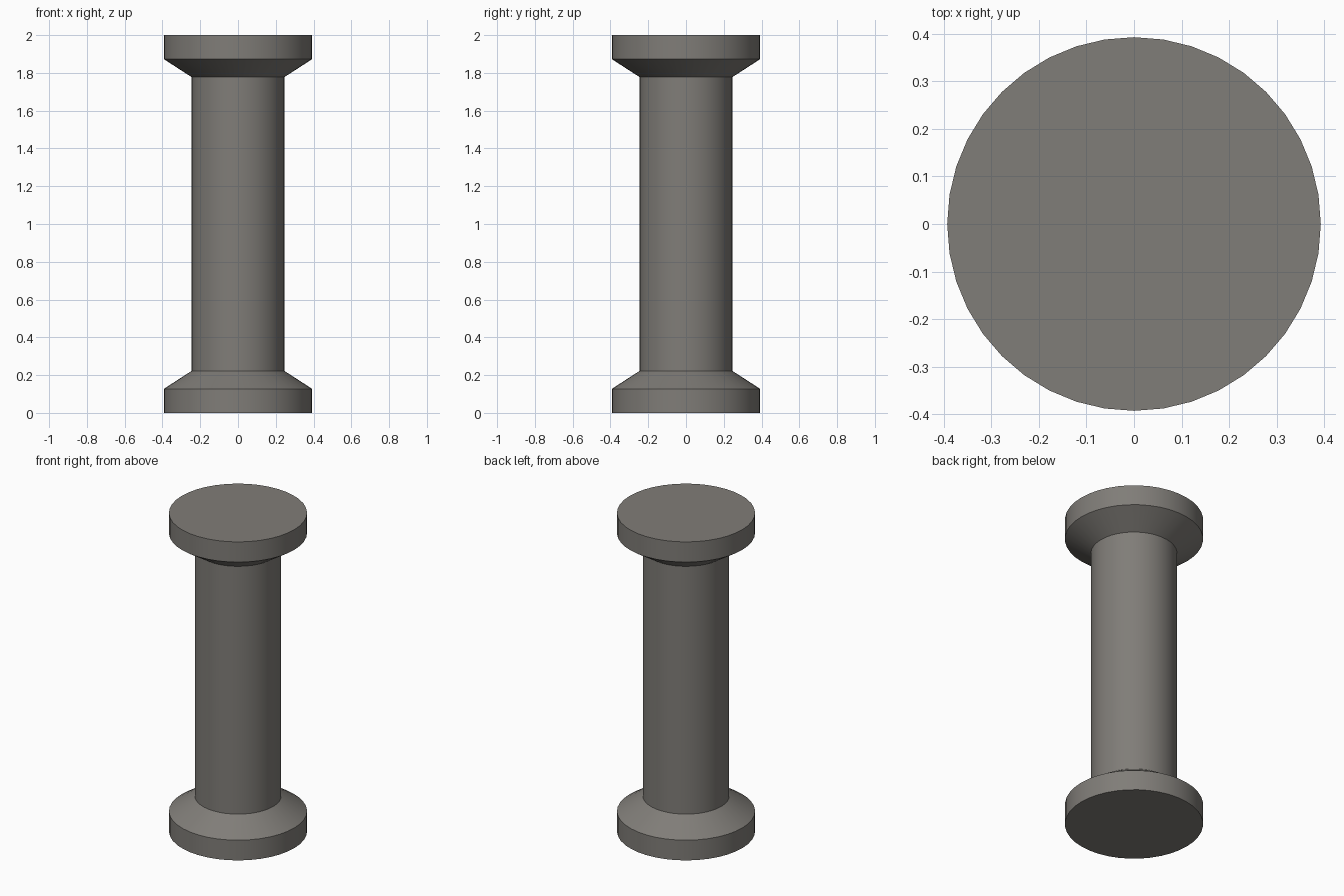
import bpy, bmesh, math

if "Cube" in bpy.data.objects:
    bpy.data.objects.remove(bpy.data.objects["Cube"])

SIDES = 40
stone = bpy.data.materials.new("warm_grey_stone")
stone.diffuse_color = (0.216, 0.205, 0.188, 1)
stone.use_nodes = True
stone.node_tree.nodes["Principled BSDF"].inputs["Base Color"].default_value = stone.diffuse_color

# half profile (radius, height): base slab, chamfer, shaft, flared capital
half = [(0.393, 0.0), (0.393, 0.127), (0.246, 0.222)]
profile = half + [(r, 2 - z) for r, z in reversed(half)]

# turn the profile around z into rings
bm = bmesh.new()
rings = []
for r, z in profile:
    rings.append([bm.verts.new((r * math.cos(2 * math.pi * i / SIDES),
                                r * math.sin(2 * math.pi * i / SIDES), z))
                  for i in range(SIDES)])
for low, high in zip(rings, rings[1:]):
    for i in range(SIDES):
        j = (i + 1) % SIDES
        bm.faces.new((low[i], low[j], high[j], high[i]))
bm.faces.new(rings[0][::-1])
bm.faces.new(rings[-1])

mesh = bpy.data.meshes.new("column")
bm.to_mesh(mesh)
bm.free()
mesh.materials.append(stone)
column = bpy.data.objects.new("column", mesh)
bpy.context.collection.objects.link(column)

# round sides smooth, rims sharp
bpy.context.view_layer.objects.active = column
column.select_set(True)
bpy.ops.object.shade_smooth_by_angle(angle=math.radians(25))
